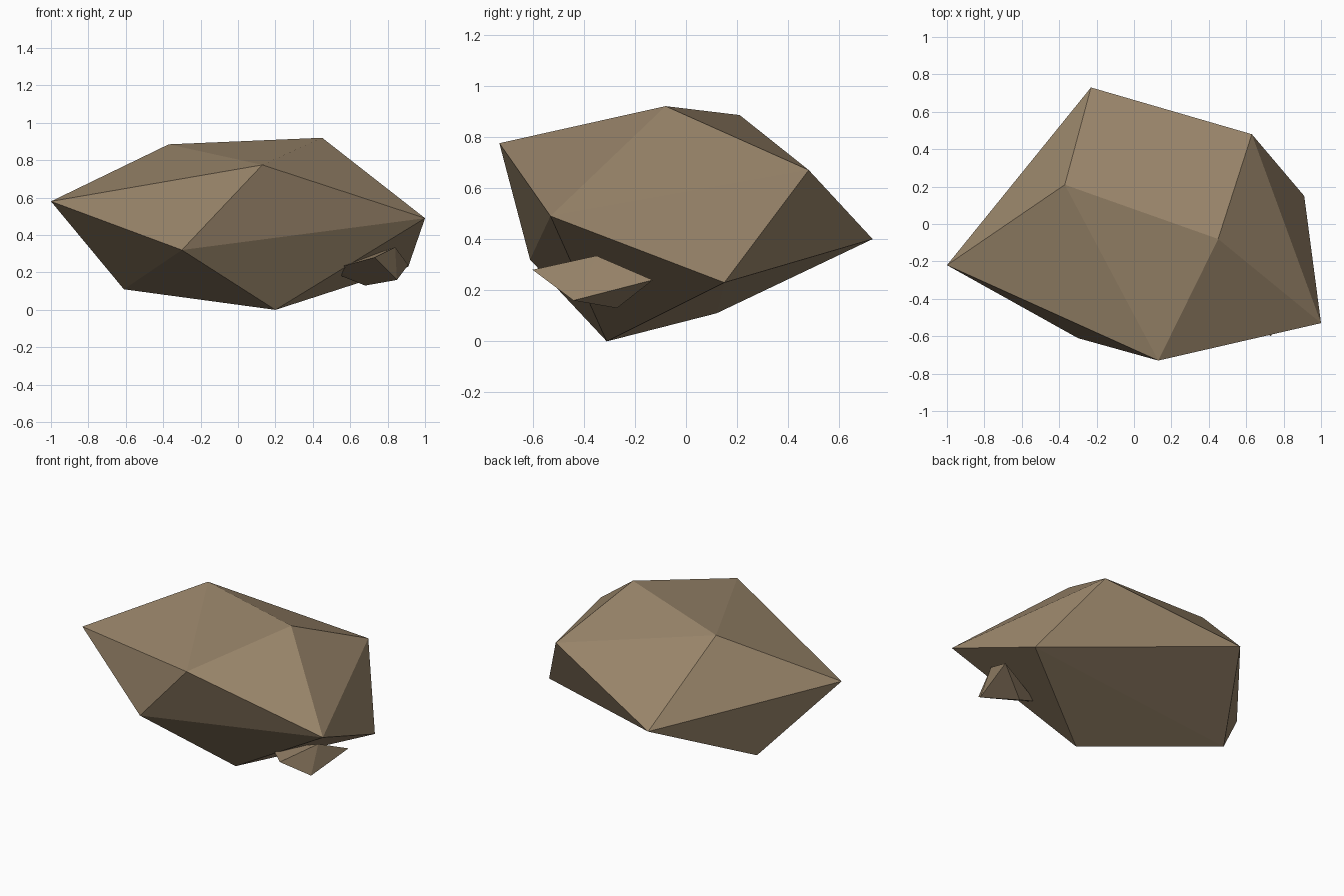
import bpy, bmesh

if "Cube" in bpy.data.objects:
    bpy.data.objects.remove(bpy.data.objects["Cube"])

stone = bpy.data.materials.new("brown stone")
stone.diffuse_color = (0.32, 0.235, 0.145, 1)
stone.use_nodes = True
stone.node_tree.nodes["Principled BSDF"].inputs["Base Color"].default_value = stone.diffuse_color


def faceted_rock(name, corners):
    """Flat-sided rock wrapped around a few corner points."""
    bm = bmesh.new()
    for c in corners:
        bm.verts.new(c)
    hull = bmesh.ops.convex_hull(bm, input=bm.verts[:])
    loose = [v for v in bm.verts if not v.link_faces]
    bmesh.ops.delete(bm, geom=loose, context='VERTS')
    bmesh.ops.recalc_face_normals(bm, faces=bm.faces[:])
    mesh = bpy.data.meshes.new(name)
    bm.to_mesh(mesh)
    bm.free()
    mesh.materials.append(stone)
    obj = bpy.data.objects.new(name, mesh)
    bpy.context.collection.objects.link(obj)
    return obj


# Main boulder: top ridge, widest ring, then underside
faceted_rock("boulder", [
    (-0.37, 0.21, 0.885), (0.45, -0.08, 0.92), (0.13, -0.73, 0.775),
    (-1.0, -0.22, 0.58), (1.0, -0.53, 0.49), (0.63, 0.48, 0.67),
    (-0.23, 0.73, 0.40), (-0.30, -0.61, 0.32), (0.91, 0.15, 0.23),
    (-0.61, 0.12, 0.11), (0.20, -0.31, 0.0),
])

# Small stone tucked under the right front overhang
faceted_rock("small_stone", [
    (0.73, -0.60, 0.28), (0.84, -0.35, 0.335), (0.91, -0.13, 0.24),
    (0.85, -0.44, 0.16), (0.68, -0.27, 0.13), (0.51, -0.36, 0.22),
    (0.53, -0.30, 0.19),
])
